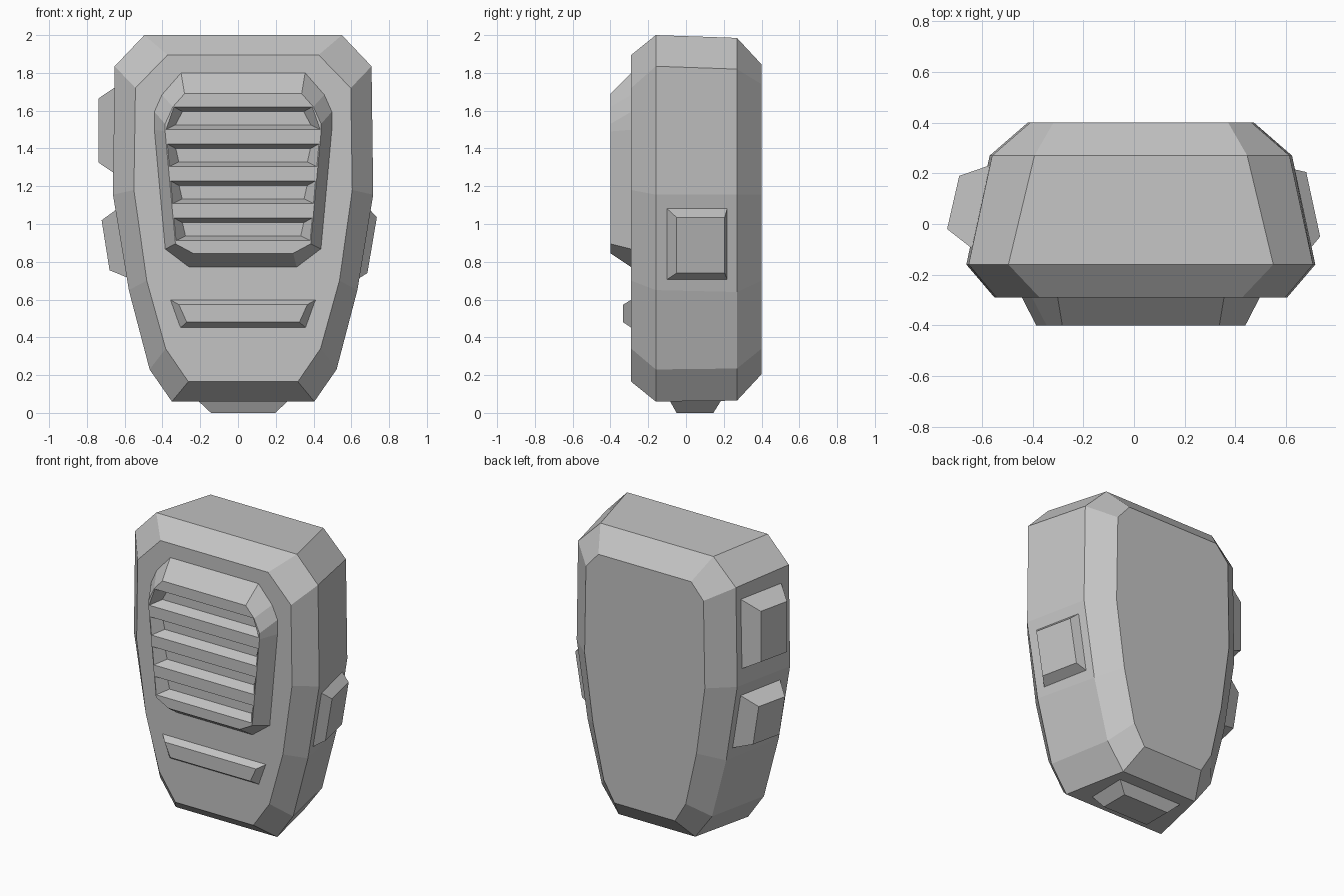
import bpy
import bmesh

if "Cube" in bpy.data.objects:
    bpy.data.objects.remove(bpy.data.objects["Cube"])

CX = 0.027  # the body axis sits slightly off centre

grey = bpy.data.materials.new("plain_grey")
grey.use_nodes = True
colour = (0.55, 0.55, 0.55, 1)
grey.diffuse_color = colour
grey.node_tree.nodes["Principled BSDF"].inputs["Base Color"].default_value = colour


def loft(name, rings):
    """Join rings of equal length with faces and cap both ends."""
    bm = bmesh.new()
    loops = [[bm.verts.new(p) for p in ring] for ring in rings]
    for a, b in zip(loops, loops[1:]):
        for i in range(len(a)):
            j = (i + 1) % len(a)
            bm.faces.new((a[i], a[j], b[j], b[i]))
    bm.faces.new(loops[0])
    bm.faces.new(loops[-1])
    bmesh.ops.recalc_face_normals(bm, faces=bm.faces)
    mesh = bpy.data.meshes.new(name)
    bm.to_mesh(mesh)
    bm.free()
    mesh.materials.append(grey)
    obj = bpy.data.objects.new(name, mesh)
    bpy.context.collection.objects.link(obj)
    return obj


def outline(y, half):
    """Mirror a list of (half width, z) into a closed ring at depth y."""
    right = [(CX + w, y, z) for w, z in half]
    left = [(CX - w, y, z) for w, z in reversed(half)]
    return right + left


# Body shell: front face, two widest outlines, back face
loft("body", [
    outline(-0.29, [(0.40, 1.895), (0.57, 1.72), (0.578, 1.18),
                    (0.51, 0.70), (0.41, 0.34), (0.29, 0.165)]),
    outline(-0.16, [(0.523, 2.0), (0.68, 1.835), (0.689, 1.155),
                    (0.605, 0.65), (0.495, 0.23), (0.377, 0.06)]),
    outline(0.27, [(0.42, 1.985), (0.587, 1.82), (0.597, 1.155),
                   (0.515, 0.64), (0.41, 0.235), (0.285, 0.065)]),
    outline(0.40, [(0.345, 1.845), (0.437, 1.74), (0.447, 1.155),
                   (0.385, 0.70), (0.305, 0.34), (0.225, 0.205)]),
])

# Raised grille block
grille = loft("grille", [
    outline(-0.28, [(0.33, 1.81), (0.435, 1.69), (0.475, 1.6), (0.475, 1.5),
                    (0.417, 0.865), (0.285, 0.765)]),
    outline(-0.40, [(0.31, 1.69), (0.372, 1.62), (0.413, 1.53), (0.413, 1.49),
                    (0.358, 0.895), (0.265, 0.845)]),
])


# Four sloped slots cut across the grille
def slot_half(z):
    return 0.408 - max(0, 1.5 - z) * 0.09 - max(0, z - 1.52) * 0.42


cutters = []
for i in range(4):
    top = 1.62 - 0.196 * i
    low = top - 0.12
    rings = []
    for y, inset, drop in ((-0.415, -0.008, -0.004), (-0.40, 0, 0), (-0.33, 0.05, 0.025)):
        rings.append(outline(y, [(slot_half(top) - inset * 0.9, top - drop),
                                 (slot_half(low) - inset, low + drop)]))
    # Keep the mouth straight so that the cut stays within the rim
    rings[0] = [(x, -0.415, z) for x, y, z in rings[1]]
    cutters.append(loft("slot_cutter", rings))

for cutter in cutters:
    cutter.hide_render = True
    cutter.hide_viewport = True
    cut = grille.modifiers.new("slot", "BOOLEAN")
    cut.operation = "DIFFERENCE"
    cut.solver = "EXACT"
    cut.object = cutter

# Bake the cuts and drop the helpers
bpy.context.view_layer.update()
evaluated = grille.evaluated_get(bpy.context.evaluated_depsgraph_get())
baked = bpy.data.meshes.new_from_object(evaluated)
grille.modifiers.clear()
grille.data = baked
for cutter in cutters:
    bpy.data.objects.remove(cutter)

# Raised bar below the grille
loft("lower_bar", [
    outline(-0.28, [(0.395, 0.605), (0.338, 0.445)]),
    outline(-0.333, [(0.34, 0.573), (0.298, 0.48)]),
])


def side_button(name, base, face):
    """Each ring: y range, z range, then x at front-top and front-bottom, and x change to the rear."""
    rings = []
    for (y0, y1), (z0, z1), x_top, x_low, rear in (base, face):
        rings.append([(x_top, y0, z1), (x_top + rear, y1, z1),
                      (x_low + rear, y1, z0), (x_low, y0, z0)])
    loft(name, rings)


# Buttons on the sides
side_button("left_button",
            ((-0.11, 0.22), (0.70, 1.09), 0.685, 0.62, -0.07),
            ((-0.05, 0.205), (0.74, 1.035), 0.735, 0.685, -0.055))
side_button("right_upper_button",
            ((-0.10, 0.235), (1.255, 1.735), -0.635, -0.635, 0.075),
            ((-0.02, 0.19), (1.325, 1.665), -0.738, -0.738, 0.048))
side_button("right_lower_button",
            ((-0.10, 0.235), (0.71, 1.09), -0.625, -0.57, 0.075),
            ((-0.02, 0.19), (0.755, 1.02), -0.722, -0.68, 0.048))


# Tapered foot under the body
def rectangle(x, y0, y1, z):
    return [(CX - x, y0, z), (CX + x, y0, z), (CX + x, y1, z), (CX - x, y1, z)]


loft("foot", [rectangle(0.25, -0.092, 0.192, 0.075),
              rectangle(0.17, -0.05, 0.145, 0.0)])
